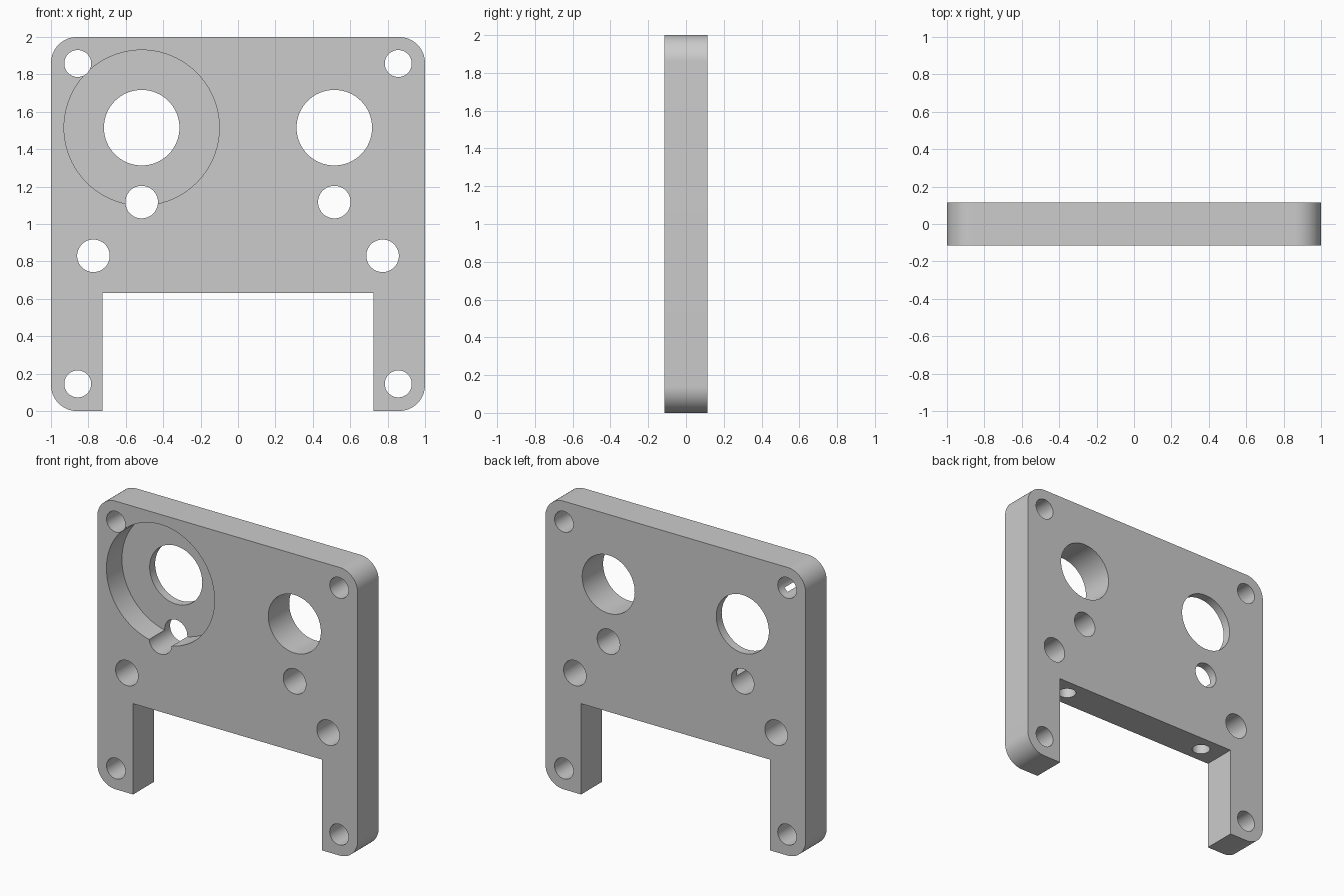
import bpy
import bmesh
from math import cos, sin, pi, radians

old = bpy.data.objects.get("Cube")
if old:
    bpy.data.objects.remove(old, do_unlink=True)

HALF_T = 0.115      # half of the plate thickness
CORNER = 0.14       # outer corner radius
LEG_X = 0.725       # inner side of the legs
NOTCH_Z = 0.63      # underside of the crossbar

grey = bpy.data.materials.new("machined_grey")
grey.use_nodes = True
colour = (0.6, 0.6, 0.6, 1)
grey.diffuse_color = colour
grey.node_tree.nodes["Principled BSDF"].inputs["Base Color"].default_value = colour


def arc(cx, cz, start, steps=16):
    """Quarter-round corner, counter-clockwise from the start angle."""
    angles = [start + pi / 2 * i / steps for i in range(steps + 1)]
    return [(cx + CORNER * cos(a), cz + CORNER * sin(a)) for a in angles]


def extrude_profile(name, points):
    bm = bmesh.new()
    face = bm.faces.new([bm.verts.new((x, -HALF_T, z)) for x, z in points])
    grown = bmesh.ops.extrude_face_region(bm, geom=[face])["geom"]
    verts = [g for g in grown if isinstance(g, bmesh.types.BMVert)]
    bmesh.ops.translate(bm, verts=verts, vec=(0, 2 * HALF_T, 0))
    bmesh.ops.recalc_face_normals(bm, faces=bm.faces)
    mesh = bpy.data.meshes.new(name)
    bm.to_mesh(mesh)
    bm.free()
    mesh.materials.append(grey)
    obj = bpy.data.objects.new(name, mesh)
    bpy.context.collection.objects.link(obj)
    return obj


def drill(body, centre, radius, depth, along_y=True, sides=64):
    """Cut a round hole centred on a point, along y or along z."""
    bpy.ops.mesh.primitive_cylinder_add(
        vertices=sides, radius=radius, depth=depth, location=centre,
        rotation=(radians(90) if along_y else 0, 0, 0))
    cutter = bpy.context.object
    cutter.name = "hole_cutter"
    cutter.hide_render = True
    cutter.data.materials.append(grey)
    mod = body.modifiers.new("hole", 'BOOLEAN')
    mod.operation = 'DIFFERENCE'
    mod.solver = 'EXACT'
    mod.object = cutter
    bpy.context.view_layer.objects.active = body
    bpy.ops.object.modifier_apply(modifier=mod.name)
    bpy.data.objects.remove(cutter, do_unlink=True)


# Plate outline: rounded square with a notch between two legs
edge = 1 - CORNER
outline = (arc(edge, CORNER, -pi / 2) + arc(edge, 2 - CORNER, 0)
           + arc(-edge, 2 - CORNER, pi / 2) + arc(-edge, CORNER, pi)
           + [(-LEG_X, 0), (-LEG_X, NOTCH_Z), (LEG_X, NOTCH_Z), (LEG_X, 0)])
plate = extrude_profile("mounting_plate", outline)

# Round recess in the front, around the right-hand bore
RECESS = 0.17
drill(plate, (-0.515, -HALF_T - 0.1 + RECESS / 2, 1.515), 0.415, RECESS + 0.2, sides=96)

for side in (-1, 1):
    # Through holes: main bore, pin, side bolt, corner bolts
    for x, z, radius in ((0.515, 1.515, 0.202), (0.515, 1.117, 0.087),
                         (0.773, 0.83, 0.087), (0.857, 0.145, 0.072),
                         (0.857, 1.858, 0.072)):
        drill(plate, (side * x, 0, z), radius, 1)
    # Blind screw holes in the underside of the crossbar
    drill(plate, (side * 0.57, 0, NOTCH_Z + 0.1), 0.058, 0.4, along_y=False, sides=48)

bpy.ops.object.select_all(action='DESELECT')
plate.select_set(True)
bpy.context.view_layer.objects.active = plate
bpy.ops.object.shade_smooth_by_angle(angle=radians(30))
